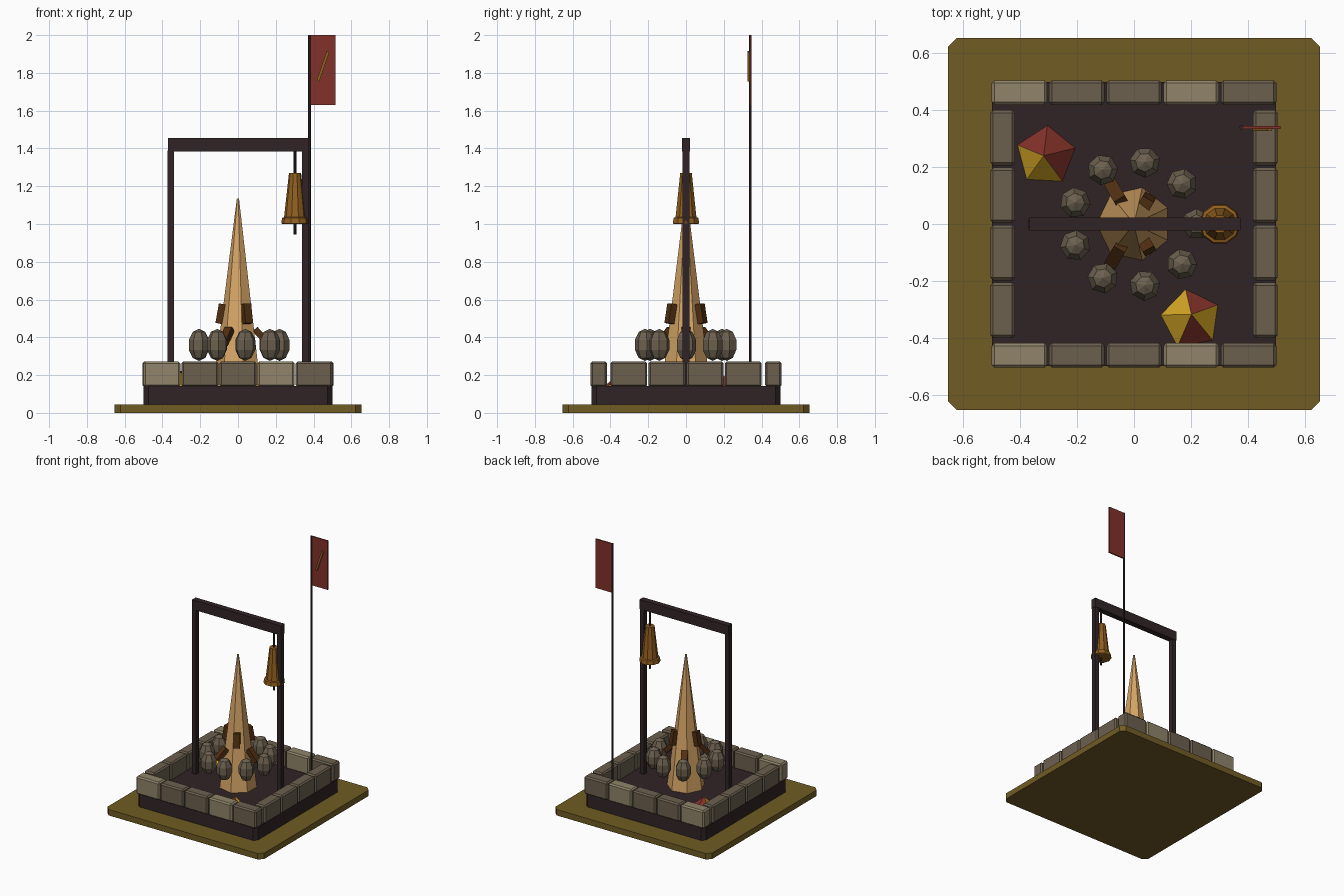
import bpy, bmesh, math
from mathutils import Matrix, Vector
from math import sin, cos, pi, radians

if "Cube" in bpy.data.objects:
    bpy.data.objects.remove(bpy.data.objects["Cube"])


def mat(name, rgb):
    m = bpy.data.materials.new(name)
    lin = [((c / 255 + 0.055) / 1.055) ** 2.4 for c in rgb]
    m.diffuse_color = (*lin, 1)
    m.use_nodes = True
    m.node_tree.nodes["Principled BSDF"].inputs["Base Color"].default_value = m.diffuse_color
    return m


OLIVE = mat("olive ground", (112, 92, 36))
DARK = mat("dark timber", (48, 36, 38))
STONE = mat("grey stone", (108, 96, 79))
PALE = mat("pale stone", (144, 132, 106))
SAND = mat("sand spire", (214, 165, 102))
BROWN = mat("brown wood", (80, 47, 18))
BRONZE = mat("bronze", (146, 96, 32))
RED = mat("red cloth", (130, 49, 41))
YELLOW = mat("yellow cloth", (208, 163, 36))


def finish(name, bm, mats):
    bmesh.ops.recalc_face_normals(bm, faces=bm.faces)
    me = bpy.data.meshes.new(name)
    bm.to_mesh(me)
    bm.free()
    for m in mats:
        me.materials.append(m)
    ob = bpy.data.objects.new(name, me)
    bpy.context.collection.objects.link(ob)
    return ob


def box(name, centre, size, m, rot=Matrix(), bevel=0, upright_only=False):
    bm = bmesh.new()
    bmesh.ops.create_cube(bm, size=1)
    bmesh.ops.scale(bm, vec=size, verts=bm.verts)
    if bevel:
        edges = [e for e in bm.edges if not upright_only
                 or abs(e.verts[0].co.z - e.verts[1].co.z) > 1e-4]
        bmesh.ops.bevel(bm, geom=edges, offset=bevel, segments=1, affect='EDGES')
    bm.transform(Matrix.Translation(centre) @ rot)
    return finish(name, bm, [m])


def lathe(name, x, y, profile, sides, m, start=0.0):
    """Stack of (radius, z) rings with closed ends."""
    bm = bmesh.new()
    rings = [[bm.verts.new((x + r * cos(start + 2 * pi * i / sides),
                            y + r * sin(start + 2 * pi * i / sides), z))
              for i in range(sides)] for r, z in profile]
    for a, b in zip(rings, rings[1:]):
        for i in range(sides):
            j = (i + 1) % sides
            bm.faces.new((a[i], a[j], b[j], b[i]))
    bm.faces.new(rings[0][::-1])
    bm.faces.new(rings[-1])
    return finish(name, bm, [m])


# ground plate and plinth
box("ground_plate", (0, 0, 0.0225), (1.31, 1.31, 0.045), OLIVE, bevel=0.032, upright_only=True)
box("plinth", (0, 0, 0.093), (1.0, 1.0, 0.1), DARK, bevel=0.025, upright_only=True)

# low wall of stones
for side in (-1, 1):
    for i in range(5):
        box("wall_stone", (-0.403 + 0.2015 * i, side * 0.462, 0.205), (0.195, 0.087, 0.135),
            PALE if i % 3 == 0 else STONE, bevel=0.01)
    for i in range(4):
        box("side_wall_stone", (side * 0.462, -0.303 + 0.202 * i, 0.205), (0.087, 0.195, 0.135),
            STONE, bevel=0.01)

# central seven-sided spire
lathe("spire", 0, 0, [(0.132, 0.14), (0.006, 1.135)], 7, SAND, start=pi)

# six leaning blocks around the spire, alternately low and high
for i in range(6):
    a = i * pi / 3
    r, z, tilt = (0.125, 0.405, 42) if i % 2 == 0 else (0.093, 0.525, 10)
    rot = Matrix.Rotation(a, 4, 'Z') @ Matrix.Rotation(radians(-tilt), 4, 'Y')
    box("spire_block", (r * cos(a), r * sin(a), z), (0.035, 0.045, 0.105), BROWN, rot)

# ring of nine egg-shaped rocks
for i in range(9):
    a = i * 2 * pi / 9
    bm = bmesh.new()
    bmesh.ops.create_uvsphere(bm, u_segments=7, v_segments=5, radius=1)
    bm.transform(Matrix.Translation((0.22 * cos(a), 0.22 * sin(a), 0.36))
                 @ Matrix.Rotation(a, 4, 'Z') @ Matrix.Diagonal((0.057, 0.057, 0.085, 1)))
    finish("ring_rock", bm, [STONE])

# gate frame
for x in (-0.355, 0.355):
    box("frame_post", (x, 0, 0.765), (0.034, 0.036, 1.25), DARK)
box("frame_beam", (0.002, 0, 1.42), (0.744, 0.044, 0.072), DARK)

# hanging bell with cord and clapper
lathe("bell", 0.302, 0, [(0.066, 1.0), (0.073, 1.003), (0.069, 1.032), (0.058, 1.036),
                         (0.032, 1.27)], 10, BRONZE)
lathe("bell_cord", 0.302, 0, [(0.007, 1.26), (0.007, 1.39)], 6, DARK)
lathe("bell_clapper", 0.302, 0, [(0.007, 0.945), (0.007, 1.01)], 6, DARK)

# flag on a tall pole
lathe("flag_pole", 0.378, 0.34, [(0.008, 0.14), (0.008, 2.0)], 6, DARK)
box("flag", (0.449, 0.34, 1.815), (0.132, 0.01, 0.37), RED)
box("flag_stripe", (0.45, 0.331, 1.835), (0.015, 0.009, 0.165), BRONZE,
    Matrix.Rotation(radians(19), 4, 'Y'))


# five-sided cloth heaps with red and yellow sides
def heap(x, y, apex, start, reds):
    bm = bmesh.new()
    ring = [bm.verts.new((x + 0.108 * cos(radians(start + 72 * i)),
                          y + 0.108 * sin(radians(start + 72 * i)), 0.142)) for i in range(5)]
    tip = bm.verts.new((*apex, 0.235))
    for i in range(5):
        f = bm.faces.new((ring[i], ring[(i + 1) % 5], tip))
        f.material_index = 0 if i in reds else 1
    bm.faces.new(ring[::-1])
    finish("cloth_heap", bm, [RED, YELLOW])


heap(0.2, -0.335, (0.202, -0.318), 28, (0, 3))
heap(-0.31, 0.24, (-0.318, 0.24), 15, (0, 1, 4))
